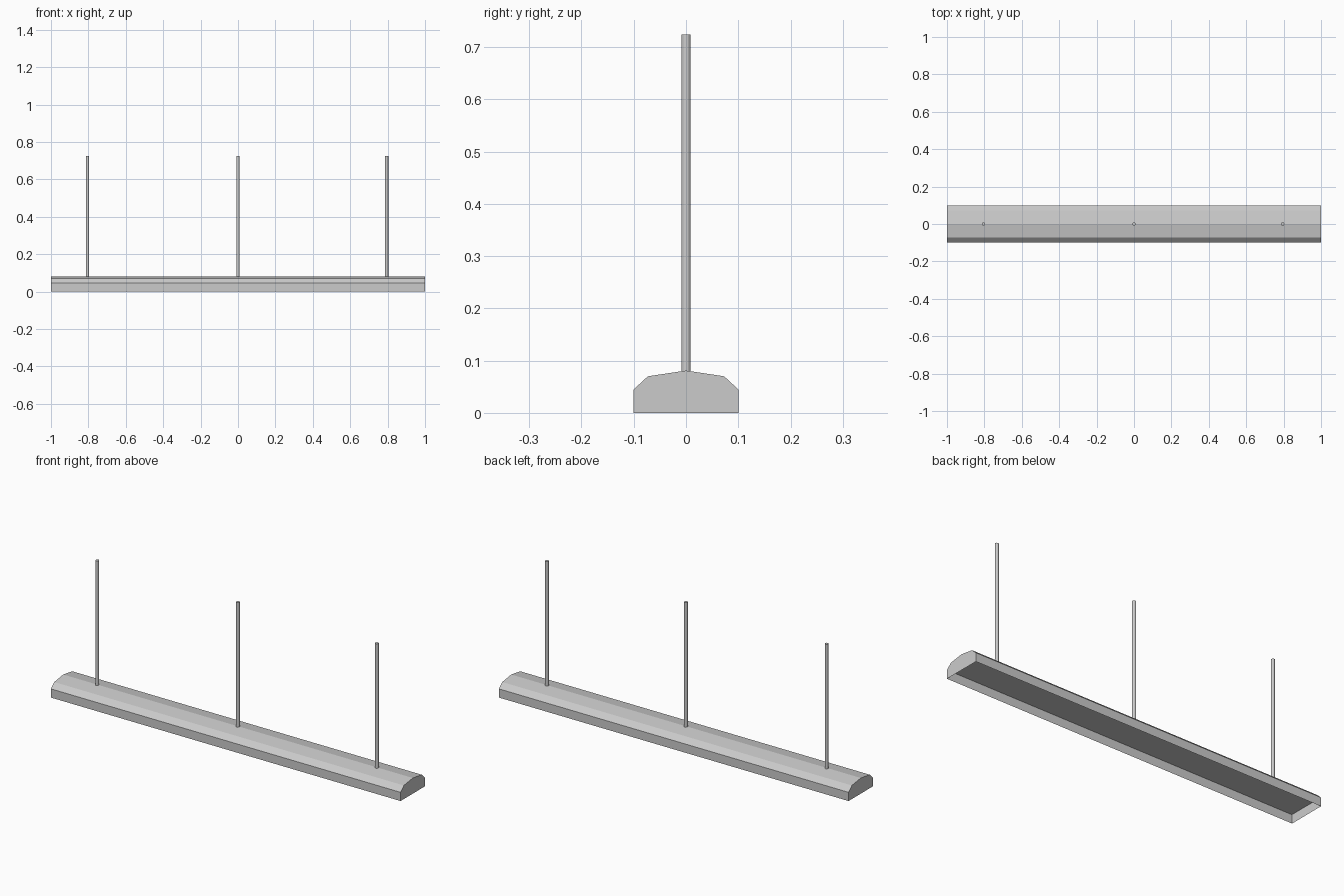
import bpy, bmesh

if "Cube" in bpy.data.objects:
    bpy.data.objects.remove(bpy.data.objects["Cube"])

# Housing cross-section (y, z), bottom back corner over the top to bottom front corner
half = [(0.1, 0.0), (0.1, 0.045), (0.073, 0.07)]
profile = half + [(0.0, 0.081)] + [(-y, z) for y, z in reversed(half)]
PANEL_Z = 0.045


def finish(bm, name):
    bmesh.ops.recalc_face_normals(bm, faces=bm.faces)
    mesh = bpy.data.meshes.new(name)
    bm.to_mesh(mesh)
    bm.free()
    obj = bpy.data.objects.new(name, mesh)
    bpy.context.collection.objects.link(obj)
    return obj


# Faceted housing: thin shell, open below, with a recessed panel closing its roof
bm = bmesh.new()
rings = [[bm.verts.new((x, y, z)) for y, z in profile] for x in (-1, 1)]
a, b = rings
for i in range(len(profile) - 1):
    bm.faces.new((a[i], a[i + 1], b[i + 1], b[i]))
for r in rings:
    bm.faces.new(r)
finish(bm, "lamp_housing")

# Recessed light panel inside the housing
bm = bmesh.new()
corners = [(-1, -0.1), (-1, 0.1), (1, 0.1), (1, -0.1)]
face = bm.faces.new([bm.verts.new((x * 0.999, y * 0.999, PANEL_Z)) for x, y in corners])
finish(bm, "light_panel").data.flip_normals()

# Suspension rods
for name, x in (("left", -0.805), ("centre", 0.0), ("right", 0.795)):
    bpy.ops.mesh.primitive_cylinder_add(vertices=16, radius=0.009, depth=0.646,
                                        location=(x, 0, 0.401))
    bpy.context.object.name = name + "_hanging_rod"
